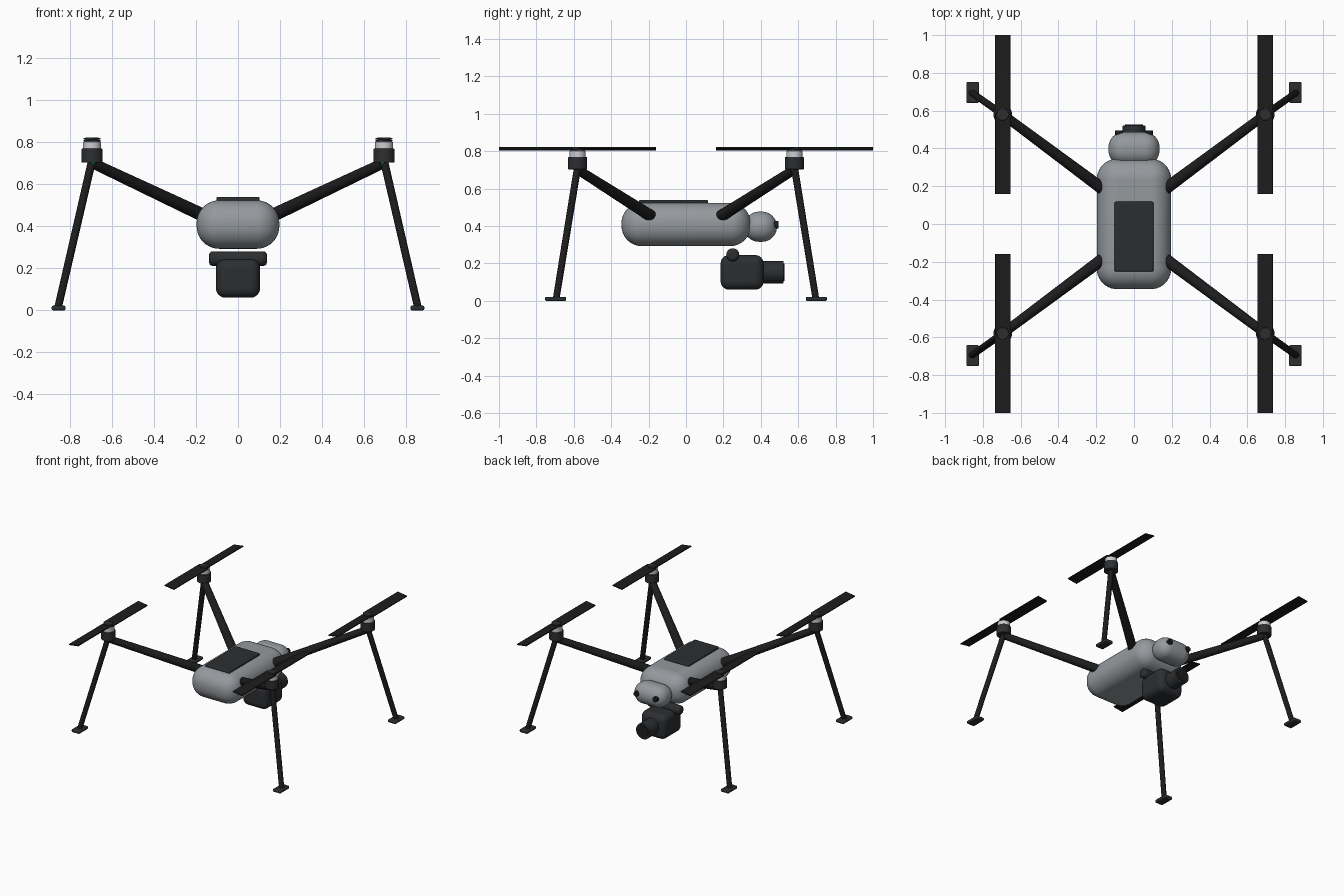
import bpy, math
from mathutils import Vector

if "Cube" in bpy.data.objects:
    bpy.data.objects.remove(bpy.data.objects["Cube"])


def material(name, r, g, b):
    m = bpy.data.materials.new(name)
    m.diffuse_color = (r, g, b, 1)
    m.use_nodes = True
    m.node_tree.nodes["Principled BSDF"].inputs["Base Color"].default_value = m.diffuse_color
    return m


GREY = material("shell_grey", 0.30, 0.32, 0.34)
DARK = material("dark_plastic", 0.025, 0.027, 0.03)
BLACK = material("black_carbon", 0.012, 0.012, 0.013)
SILVER = material("silver", 0.6, 0.62, 0.64)
GREEN = material("green_light", 0.0, 0.6, 0.1)
RED = material("red_light", 0.8, 0.02, 0.02)


def finish(o, name, mat, bevel=0, segments=3):
    o.name = name
    o.data.materials.append(mat)
    if bevel:
        mod = o.modifiers.new("bevel", 'BEVEL')
        mod.width = bevel
        mod.segments = segments
    bpy.ops.object.shade_smooth_by_angle(angle=math.radians(35))
    return o


def box(name, lo, hi, mat, bevel=0, segments=3):
    lo, hi = Vector(lo), Vector(hi)
    bpy.ops.mesh.primitive_cube_add(size=1, location=(lo + hi) / 2)
    o = bpy.context.object
    o.scale = hi - lo
    bpy.ops.object.transform_apply(location=False, rotation=False, scale=True)
    return finish(o, name, mat, bevel, segments)


def rod(name, a, b, r1, r2, mat, bevel=0, sides=32):
    a, b = Vector(a), Vector(b)
    d = b - a
    bpy.ops.mesh.primitive_cone_add(vertices=sides, radius1=r1, radius2=r2,
                                    depth=d.length, location=(a + b) / 2)
    o = bpy.context.object
    o.rotation_euler = d.to_track_quat('Z', 'Y').to_euler()
    return finish(o, name, mat, bevel)


# Fuselage, nose and battery hatch
box("body", (-0.197, -0.345, 0.293), (0.197, 0.345, 0.524), GREY, 0.108, 10)
box("nose", (-0.135, 0.31, 0.316), (0.135, 0.486, 0.477), GREY, 0.079, 10)
box("battery_hatch", (-0.103, -0.252, 0.48), (0.103, 0.118, 0.54), DARK, 0.008)

# Obstacle sensors on the nose
for s, side in ((-1, "left"), (1, "right")):
    rod(f"sensor_{side}", (s * 0.08, 0.465, 0.408), (s * 0.08, 0.494, 0.408),
        0.02, 0.02, BLACK)

# Camera and its pivot bar
rod("gimbal_bar", (-0.138, 0.25, 0.246), (0.138, 0.25, 0.246), 0.035, 0.035, DARK, 0.018)
box("camera_body", (-0.105, 0.185, 0.06), (0.105, 0.415, 0.245), DARK, 0.045, 6)
rod("lens_barrel", (0, 0.38, 0.154), (0, 0.522, 0.154), 0.06, 0.06, DARK, 0.004)
rod("lens_glass", (0, 0.515, 0.154), (0, 0.527, 0.154), 0.047, 0.047, BLACK)

# Four corners: arm, motor, propeller, light, leg and foot
MX, MY = 0.695, 0.58
for sx, xs in ((-1, "left"), (1, "right")):
    for sy, ys in ((-1, "front"), (1, "rear")):
        tag = f"{ys}_{xs}"

        def p(x, y, z):
            return (sx * x, sy * y, z)

        rod(f"arm_{tag}", p(0.165, 0.185, 0.452), p(0.69, 0.576, 0.70), 0.032, 0.025, BLACK)
        rod(f"motor_{tag}", p(MX, MY, 0.703), p(MX, MY, 0.77), 0.05, 0.05, DARK, 0.004)
        rod(f"motor_ring_{tag}", p(MX, MY, 0.765), p(MX, MY, 0.803), 0.043, 0.043, SILVER, 0.004)
        rod(f"propeller_hub_{tag}", p(MX, MY, 0.80), p(MX, MY, 0.823), 0.032, 0.032, DARK, 0.003)
        # Two blades pitched in opposite directions
        for d in (-1, 1):
            y0 = sy * MY
            end = y0 + d * 0.42
            blade = box(f"blade_{tag}_{'a' if d < 0 else 'b'}",
                        (sx * MX - 0.04, min(y0, end), 0.809),
                        (sx * MX + 0.04, max(y0, end), 0.816), BLACK)
            blade.rotation_euler.y = math.radians(8) * d * sx * sy
        # Navigation light under the motor
        bpy.ops.mesh.primitive_uv_sphere_add(segments=16, ring_count=8, radius=0.018,
                                             location=p(MX, MY, 0.693))
        finish(bpy.context.object, f"light_{tag}", GREEN if sy < 0 else RED)
        rod(f"leg_{tag}", p(0.698, 0.582, 0.70), p(0.857, 0.694, 0.012), 0.019, 0.018, BLACK, sides=20)
        box(f"foot_{tag}", (sx * 0.854 - 0.033, sy * 0.697 - 0.056, 0.0),
            (sx * 0.854 + 0.033, sy * 0.697 + 0.056, 0.022), DARK, 0.007)
